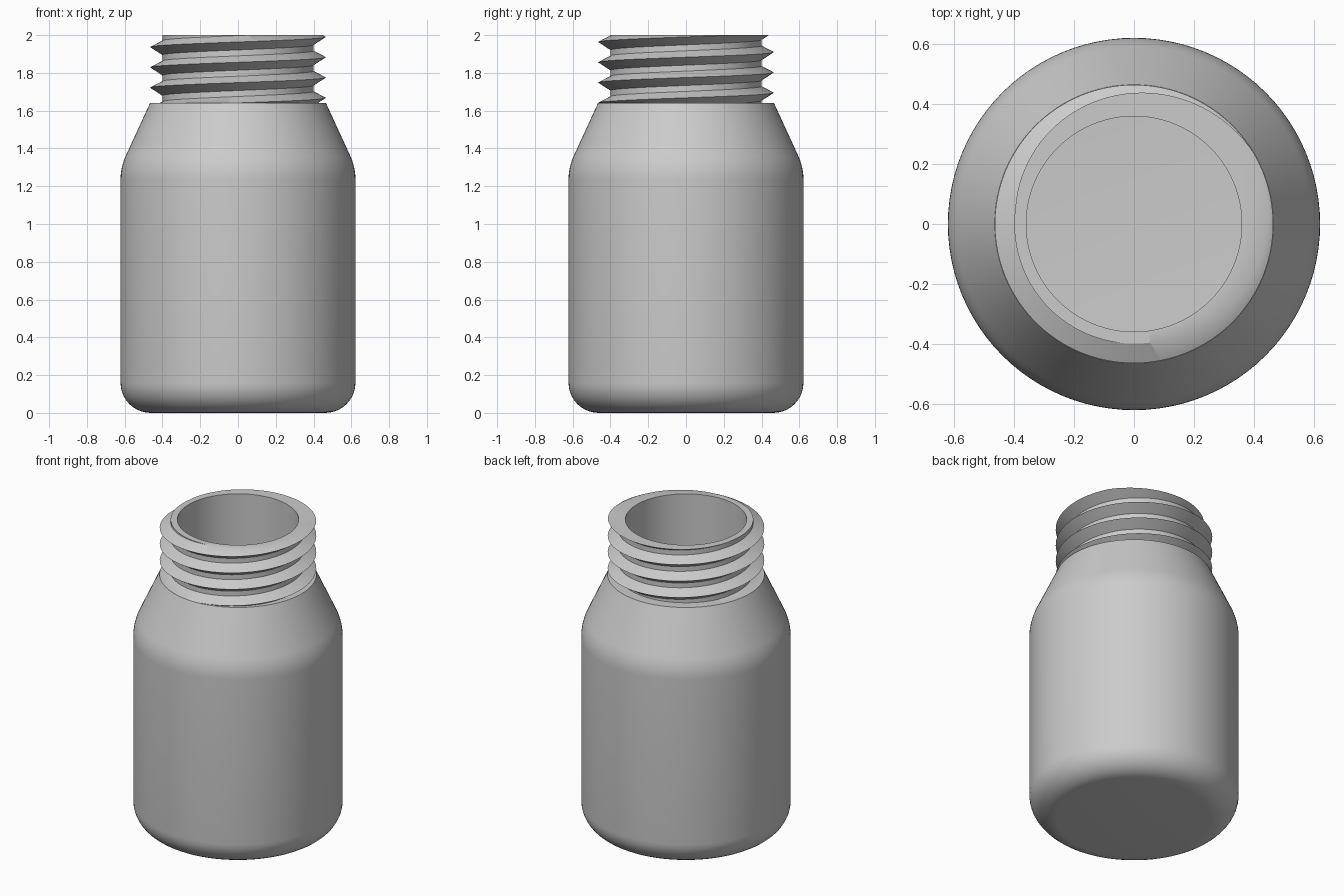
import bpy, bmesh
from math import sin, cos, pi, tau
from mathutils import Vector

cube = bpy.data.objects.get("Cube")
if cube:
    bpy.data.objects.remove(cube, do_unlink=True)

SEGMENTS = 96
TOP, LEDGE = 2.0, 1.64            # rim height, shoulder top height
CORE, CREST, BORE = 0.40, 0.465, 0.36
PITCH = 0.1075
BODY, WALL = 0.622, 0.04


def corner(start, knee, end, steps=8):
    """Smooth curve from start to end, bending towards knee."""
    a, b, c = Vector(start), Vector(knee), Vector(end)
    ts = [i / steps for i in range(steps + 1)]
    return [tuple(a * (1 - t) ** 2 + b * 2 * t * (1 - t) + c * t * t) for t in ts]


def bottom_arc(radius, floor, fillet, steps=10):
    """Quarter-round foot, from the floor up to the wall."""
    angles = [pi / 2 * i / steps for i in range(steps + 1)]
    return [(radius - fillet + fillet * sin(a), floor + fillet * (1 - cos(a)))
            for a in angles]


def lathe(bm, profile):
    """Revolve a profile about z and close its first ring with a disc."""
    rings = [[bm.verts.new((r * cos(tau * i / SEGMENTS), r * sin(tau * i / SEGMENTS), z))
              for i in range(SEGMENTS)] for r, z in profile]
    for low, high in zip(rings, rings[1:]):
        for i in range(SEGMENTS):
            k = (i + 1) % SEGMENTS
            bm.faces.new((low[i], low[k], high[k], high[i]))
    bm.faces.new(rings[0])


def threaded_neck(bm):
    """Helical wall whose columns climb one pitch per turn, trimmed flat."""
    tooth = [(CORE, -0.042), (CREST, 0), (CORE, 0.034)]
    start = 1.883 - 5 * PITCH
    columns = []
    for i in range(SEGMENTS):
        a = tau * i / SEGMENTS
        columns.append([bm.verts.new((r * cos(a), r * sin(a),
                                      start + PITCH * (turn + i / SEGMENTS) + dz))
                        for turn in range(9) for r, dz in tooth])
    count = len(columns[0])
    for i in range(SEGMENTS):
        here, there = columns[i], columns[(i + 1) % SEGMENTS]
        shift = len(tooth) if i == SEGMENTS - 1 else 0
        for j in range(count - 1 - shift):
            bm.faces.new((here[j], there[j + shift], there[j + 1 + shift], here[j + 1]))
    for height, normal in ((TOP, (0, 0, 1)), (LEDGE, (0, 0, -1))):
        bmesh.ops.bisect_plane(bm, geom=bm.verts[:] + bm.edges[:] + bm.faces[:],
                               dist=1e-6, plane_co=(0, 0, height), plane_no=normal,
                               clear_outer=True)


bm = bmesh.new()
threaded_neck(bm)

# Outer body with rounded foot and sloping shoulder
lathe(bm, bottom_arc(BODY, 0, 0.16)
      + corner((BODY, 1.235), (BODY, 1.303), (0.592, 1.366))
      + [(CREST + 0.001, LEDGE)])

# Hollow inside
lathe(bm, bottom_arc(BODY - WALL, WALL, 0.12)
      + corner((BODY - WALL, 1.22), (BODY - WALL, 1.29), (0.552, 1.35))
      + [(0.425, LEDGE - 0.02), (BORE, LEDGE - 0.02), (BORE, TOP)])

# Flat rim and flat ledge under the thread
for height in (TOP, LEDGE):
    loop = [e for e in bm.edges if e.is_boundary
            and all(abs(v.co.z - height) < 1e-4 for v in e.verts)]
    bmesh.ops.triangle_fill(bm, edges=loop, use_beauty=True,
                            normal=(0, 0, 1))
bmesh.ops.recalc_face_normals(bm, faces=bm.faces[:])

mesh = bpy.data.meshes.new("bottle")
bm.to_mesh(mesh)
bm.free()
bottle = bpy.data.objects.new("bottle", mesh)
bpy.context.collection.objects.link(bottle)

# Single grey plastic
grey = bpy.data.materials.new("light grey plastic")
grey.use_nodes = True
colour = (0.6, 0.6, 0.6, 1)
grey.diffuse_color = colour
grey.node_tree.nodes["Principled BSDF"].inputs["Base Color"].default_value = colour
mesh.materials.append(grey)

bpy.ops.object.select_all(action='DESELECT')
bottle.select_set(True)
bpy.context.view_layer.objects.active = bottle
bpy.ops.object.shade_smooth_by_angle(angle=0.52)
